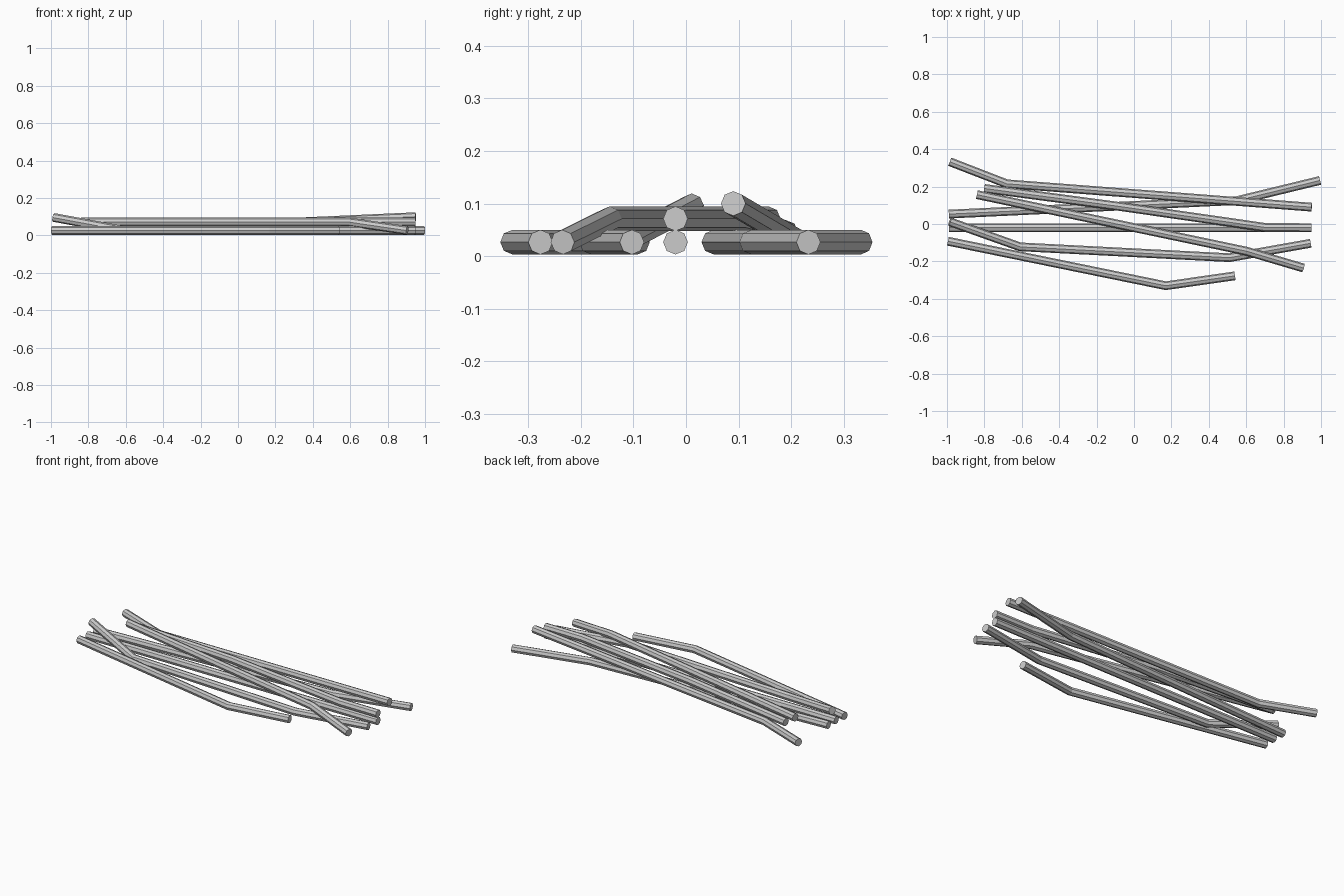
import bpy

if "Cube" in bpy.data.objects:
    bpy.data.objects.remove(bpy.data.objects["Cube"])

RADIUS = 0.0235
LOW, HIGH = 0.0265, 0.071   # centre heights of the two layers

# Centre line of each loose rod in the pile
RODS = {
    "back_bent_rod": [(-0.985, 0.333, LOW), (-0.68, 0.215, LOW), (0.95, 0.09, 0.10)],
    "back_right_bent_rod": [(-0.99, 0.053, LOW), (0.55, 0.125, LOW), (0.995, 0.233, LOW)],
    "straight_rod": [(-0.99, -0.02, LOW), (0.95, -0.02, LOW)],
    "upper_rod": [(-0.80, 0.19, 0.045), (-0.1, 0.097, HIGH), (0.70, -0.018, HIGH), (0.95, -0.02, HIGH)],
    "crossing_rod": [(-0.84, 0.157, HIGH), (0.60, -0.145, HIGH), (0.905, -0.235, LOW)],
    "front_double_bent_rod": [(-0.985, 0.012, 0.096), (-0.61, -0.122, LOW), (0.51, -0.18, LOW), (0.945, -0.103, LOW)],
    "front_bent_rod": [(-0.995, -0.092, LOW), (0.17, -0.33, LOW), (0.54, -0.277, LOW)],
}


def make_rod(name, path):
    """Eight-sided capped rod swept along a few points."""
    curve = bpy.data.curves.new(name, 'CURVE')
    curve.dimensions = '3D'
    curve.twist_mode = 'Z_UP'
    curve.bevel_depth = RADIUS
    curve.bevel_resolution = 2
    curve.use_fill_caps = True
    spline = curve.splines.new('POLY')
    spline.points.add(len(path) - 1)
    for point, co in zip(spline.points, path):
        point.co = (*co, 1)
    spline.use_smooth = False
    obj = bpy.data.objects.new(name, curve)
    bpy.context.collection.objects.link(obj)
    bpy.ops.object.select_all(action='DESELECT')
    obj.select_set(True)
    bpy.context.view_layer.objects.active = obj
    bpy.ops.object.convert(target='MESH')


for rod_name, rod_path in RODS.items():
    make_rod(rod_name, rod_path)
